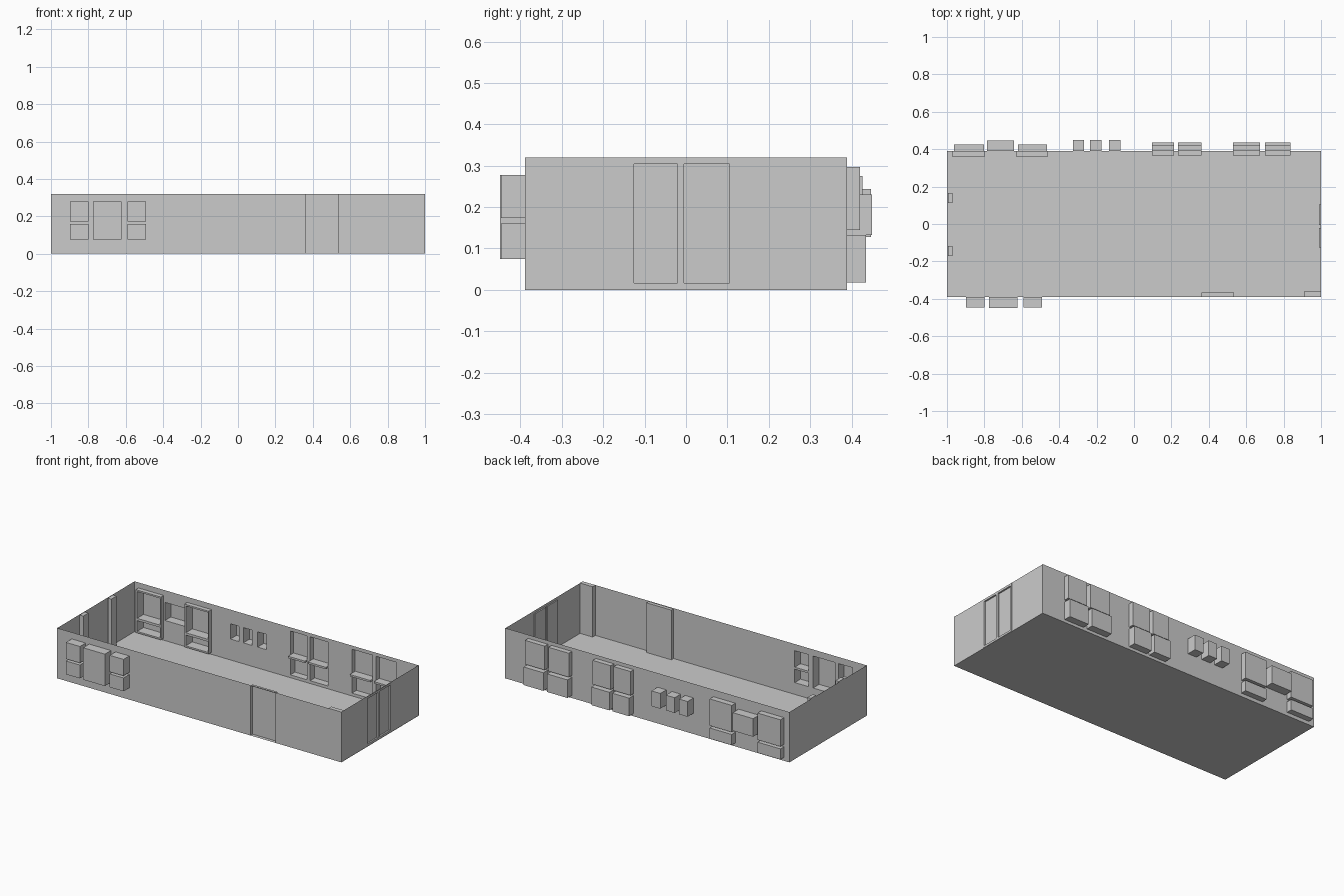
import bpy, bmesh

if "Cube" in bpy.data.objects:
    bpy.data.objects.remove(bpy.data.objects["Cube"])

H, WY = 0.32, 0.389


def along_x(u, d, v):   # walls facing front / back
    return (u, d, v)


def along_y(u, d, v):   # walls facing left / right
    return (d, u, v)


def finish(name, bm, limit=True):
    bmesh.ops.remove_doubles(bm, verts=bm.verts, dist=1e-5)
    bmesh.ops.recalc_face_normals(bm, faces=bm.faces)
    me = bpy.data.meshes.new(name)
    bm.to_mesh(me)
    bm.free()
    ob = bpy.data.objects.new(name, me)
    bpy.context.collection.objects.link(ob)
    return ob


def quad(bm, pts):
    bm.faces.new([bm.verts.new(p) for p in pts])


def add_sheet(bm, m, d, rect, holes=()):
    """Flat sheet at depth d with rectangular holes (u0, u1, v0, v1)."""
    us = sorted({rect[0], rect[1], *[h[i] for h in holes for i in (0, 1)]})
    vs = sorted({rect[2], rect[3], *[h[i] for h in holes for i in (2, 3)]})
    for a, b in zip(us, us[1:]):
        for c, e in zip(vs, vs[1:]):
            cu, cv = (a + b) / 2, (c + e) / 2
            if any(h[0] < cu < h[1] and h[2] < cv < h[3] for h in holes):
                continue
            quad(bm, [m(a, d, c), m(b, d, c), m(b, d, e), m(a, d, e)])


def add_sides(bm, m, rect, d0, d1):
    u0, u1, v0, v1 = rect
    ring = [(u0, v0), (u1, v0), (u1, v1), (u0, v1)]
    for i in range(4):
        (a, c), (b, e) = ring[i], ring[(i + 1) % 4]
        quad(bm, [m(a, d0, c), m(b, d0, e), m(b, d1, e), m(a, d1, c)])


def sheet(name, m, d, rect, holes=()):
    bm = bmesh.new()
    add_sheet(bm, m, d, rect, holes)
    return finish(name, bm)


def tray(name, m, rect, d_open, d_closed, holes=()):
    """Five sided box, open at d_open."""
    bm = bmesh.new()
    add_sheet(bm, m, d_closed, rect, holes)
    add_sides(bm, m, rect, d_open, d_closed)
    return finish(name, bm)


def box(name, x0, x1, y0, y1, z0, z1):
    bm = bmesh.new()
    r = (x0, x1, z0, z1)
    add_sheet(bm, along_x, y0, r)
    add_sheet(bm, along_x, y1, r)
    add_sides(bm, along_x, r, y0, y1)
    return finish(name, bm)


# Floor
bm = bmesh.new()
quad(bm, [(-1, -WY, 0), (1, -WY, 0), (1, WY, 0), (-1, WY, 0)])
finish("floor", bm)

# Back wall niches: (opening rectangle, inner depth, outer depth)
back = []
for x0, x1 in [(-0.963, -0.802), (-0.62, -0.465)]:      # framed cabinets
    holes = [(x0, x1, 0.105, 0.275), (x0, x1, 0.022, 0.09)]
    back += [(h, 0.361, 0.426) for h in holes]
    tray("cabinet_frame", along_x, (x0 - 0.01, x1 + 0.006, 0.012, 0.285),
         WY, 0.361, holes)
back.append(((-0.786, -0.642, 0.128, 0.243), WY, 0.447))  # middle niche
for x0, x1 in [(-0.326, -0.267), (-0.235, -0.173), (-0.134, -0.072)]:
    back.append(((x0, x1, 0.133, 0.23), WY, 0.45))        # small niches
for x0, x1 in [(0.096, 0.214), (0.235, 0.362), (0.53, 0.674), (0.70, 0.838)]:
    back.append(((x0, x1, 0.145, 0.297), WY, 0.421))      # shelf niches
    back.append(((x0, x1, 0.018, 0.133), WY, 0.435))
    box("niche_shelf", x0, x1, 0.367, WY, 0.133, 0.145)
for r, d0, d1 in back:
    tray("back_niche", along_x, r, d0, d1)
sheet("back_wall", along_x, WY, (-1, 1, 0, H), [b[0] for b in back])

# Front wall niches and recessed doorway
front = [((-0.775, -0.622, 0.075, 0.278), -0.45)]
for x0, x1 in [(-0.898, -0.80), (-0.59, -0.493)]:
    front.append(((x0, x1, 0.173, 0.278), -0.447))
    front.append(((x0, x1, 0.075, 0.16), -0.447))
for r, d in front:
    tray("front_niche", along_x, r, -WY, d)
door = (0.36, 0.535, 0.0, 0.316)
tray("front_door", along_x, door, -WY, -0.367)
sheet("front_wall", along_x, -WY, (-1, 1, 0, H),
      [f[0] for f in front] + [door])

# Corner column
box("corner_column", 0.91, 1.0, -WY, -0.361, 0, H)

# Right wall with double doors in a thin trim
leaves = [(-0.126, -0.021, 0.016, 0.304), (-0.005, 0.105, 0.016, 0.304)]
sheet("right_wall", along_y, 0.998, (-WY, WY, 0, H), leaves)
tray("double_door_trim", along_y, (-0.134, 0.116, 0.003, 0.317),
     0.998, 1.0, leaves)
for r in leaves:
    tray("double_door_leaf", along_y, r, 1.0, 0.99)

# Left wall with two pillars
sheet("left_wall", along_y, -1.0, (-WY, WY, 0, H))
for y0, y1 in [(0.112, 0.165), (-0.17, -0.117)]:
    box("left_pillar", -0.995, -0.97, y0, y1, 0, H)
